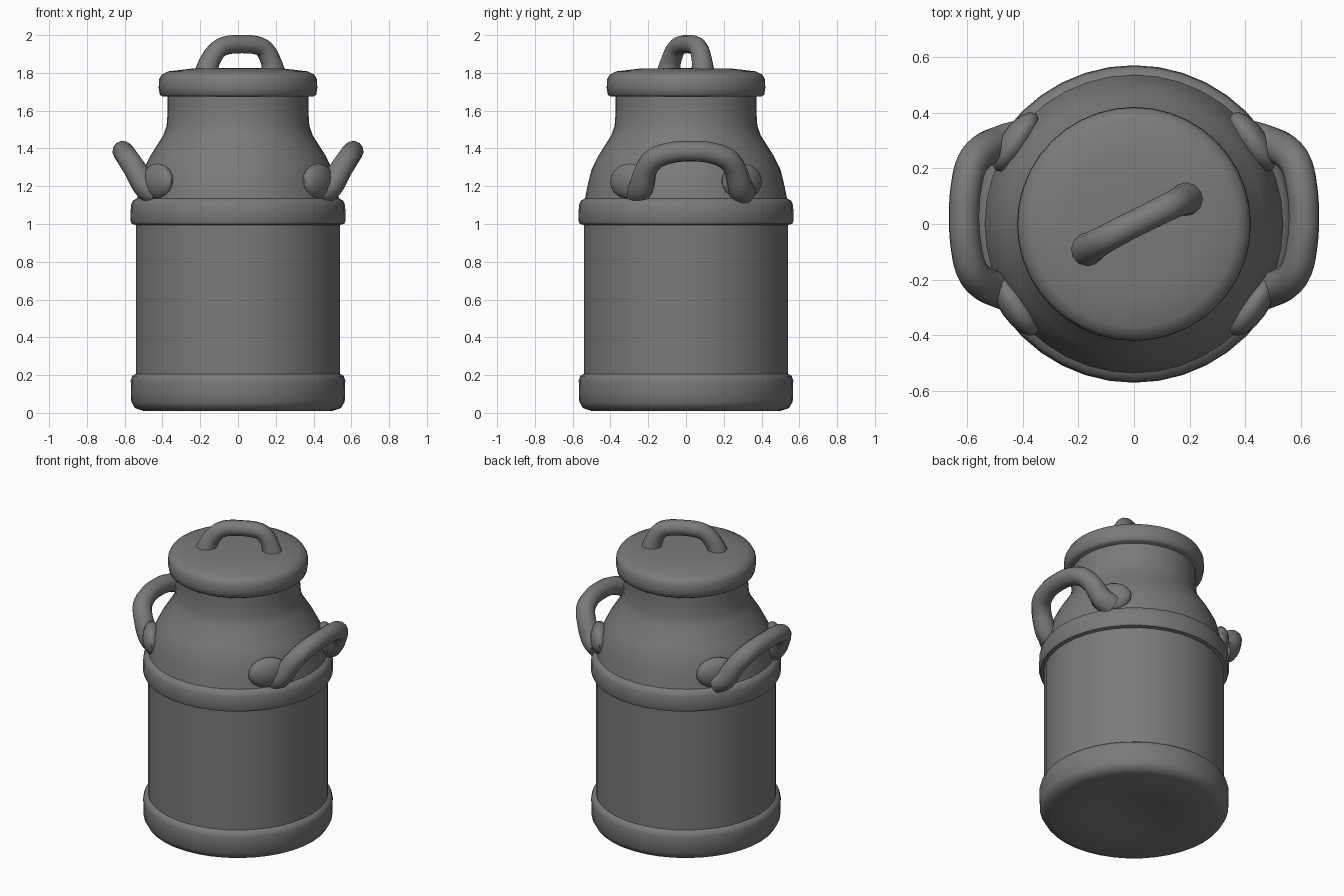
import bpy, bmesh, math
from mathutils import Vector

cube = bpy.data.objects.get("Cube")
if cube:
    bpy.data.objects.remove(cube)

metal = bpy.data.materials.new("dull grey metal")
metal.use_nodes = True
grey = (0.2, 0.193, 0.193, 1)
metal.diffuse_color = grey
bsdf = metal.node_tree.nodes["Principled BSDF"]
bsdf.inputs["Base Color"].default_value = grey
bsdf.inputs["Roughness"].default_value = 0.6


def finish(name, bm, angle=45):
    bmesh.ops.recalc_face_normals(bm, faces=bm.faces)
    mesh = bpy.data.meshes.new(name)
    bm.to_mesh(mesh)
    bm.free()
    mesh.materials.append(metal)
    obj = bpy.data.objects.new(name, mesh)
    bpy.context.collection.objects.link(obj)
    bpy.ops.object.select_all(action="DESELECT")
    obj.select_set(True)
    bpy.context.view_layer.objects.active = obj
    bpy.ops.object.shade_smooth_by_angle(angle=math.radians(angle))
    return obj


def lathe(name, profile, sides=40):
    """Spin (radius, height) points around the z axis."""
    bm = bmesh.new()
    verts = [bm.verts.new((r, 0, z)) for r, z in profile]
    edges = [bm.edges.new(pair) for pair in zip(verts, verts[1:])]
    bmesh.ops.spin(bm, geom=verts + edges, cent=(0, 0, 0), axis=(0, 0, 1),
                   angle=math.tau, steps=sides)
    bmesh.ops.remove_doubles(bm, verts=bm.verts, dist=0.0005)
    return finish(name, bm)


def tube(name, path, radii, sides=12, steps=4):
    """Sweep a round section along a smoothed path."""
    pts = [Vector(p) for p in path]
    ext = [2 * pts[0] - pts[1]] + pts + [2 * pts[-1] - pts[-2]]
    rads = [radii[0]] + radii + [radii[-1]]
    line = []
    for i in range(1, len(ext) - 2):
        a, b, c, d = ext[i - 1:i + 3]
        for s in range(steps):
            t = s / steps
            p = b + (c - a) * t / 2 + (2 * a - 5 * b + 4 * c - d) * t**2 / 2 \
                + (3 * b - a - 3 * c + d) * t**3 / 2
            line.append((p, rads[i] + (rads[i + 1] - rads[i]) * t))
    line.append((pts[-1], radii[-1]))
    # Keep the section aligned with the plane of the handle
    side = (pts[-1] - pts[0]).cross(pts[len(pts) // 2] - pts[0]).normalized()
    bm = bmesh.new()
    rings = []
    for i, (p, r) in enumerate(line):
        tangent = line[min(i + 1, len(line) - 1)][0] - line[max(i - 1, 0)][0]
        u = tangent.cross(side).normalized()
        v = u.cross(tangent).normalized()
        rings.append([bm.verts.new(p + r * (u * math.cos(k * math.tau / sides)
                                            + v * math.sin(k * math.tau / sides)))
                      for k in range(sides)])
    for a, b in zip(rings, rings[1:]):
        for k in range(sides):
            n = (k + 1) % sides
            bm.faces.new((a[k], a[n], b[n], b[k]))
    bm.faces.new(rings[0])
    bm.faces.new(rings[-1])
    return finish(name, bm, 60)


# Can: base band, straight wall, shoulder band, shoulder and neck
lathe("can_body", [
    (0, 0.025), (0.2, 0.025), (0.25, 0.01), (0.5, 0.01), (0.545, 0.025),
    (0.565, 0.06), (0.568, 0.17), (0.56, 0.195), (0.54, 0.207),
    (0.54, 0.995), (0.562, 1.0), (0.57, 1.02), (0.567, 1.1), (0.556, 1.125),
    (0.535, 1.135), (0.522, 1.2), (0.5, 1.29), (0.465, 1.36), (0.395, 1.47),
    (0.378, 1.52), (0.372, 1.6), (0.372, 1.69)])

# Lid with rounded rim
lathe("lid", [
    (0, 1.68), (0.4, 1.675), (0.414, 1.685), (0.42, 1.72), (0.418, 1.765),
    (0.405, 1.79), (0.37, 1.808), (0.25, 1.822), (0, 1.827)])

# Lid handle, set diagonally
tube("lid_handle", [
    (-0.17, -0.095, 1.79), (-0.15, -0.08, 1.86), (-0.105, -0.055, 1.925),
    (-0.05, -0.025, 1.948), (0.02, 0.01, 1.952), (0.09, 0.045, 1.948),
    (0.14, 0.07, 1.925), (0.175, 0.085, 1.86), (0.19, 0.09, 1.79)],
    [0.064, 0.054, 0.05, 0.049, 0.048, 0.049, 0.05, 0.054, 0.064])

# Carrying handles and their mounting pads on both sides
for name, sx in (("left", 1), ("right", -1)):
    half = [(0.43, 0.27, 1.17), (0.49, 0.26, 1.2), (0.545, 0.235, 1.29),
            (0.585, 0.185, 1.35), (0.605, 0.09, 1.38)]
    path = half + [(0.61, 0, 1.385)] + [(x, -y, z) for x, y, z in half[::-1]]
    half_radii = [0.075, 0.066, 0.06, 0.058, 0.056]
    tube(name + "_handle", [(sx * x, y + 0.025, z) for x, y, z in path],
         half_radii + [0.055] + half_radii[::-1])
    for end, sy in (("back", 1), ("front", -1)):
        bm = bmesh.new()
        bmesh.ops.create_uvsphere(bm, u_segments=16, v_segments=10, radius=1)
        bmesh.ops.scale(bm, vec=(0.055, 0.125, 0.095), verts=bm.verts)
        pad = finish(name + "_" + end + "_handle_pad", bm)
        pad.location = (sx * 0.425, sy * 0.295, 1.225)
        pad.rotation_euler.z = math.atan2(sy * 0.295, sx * 0.425)
